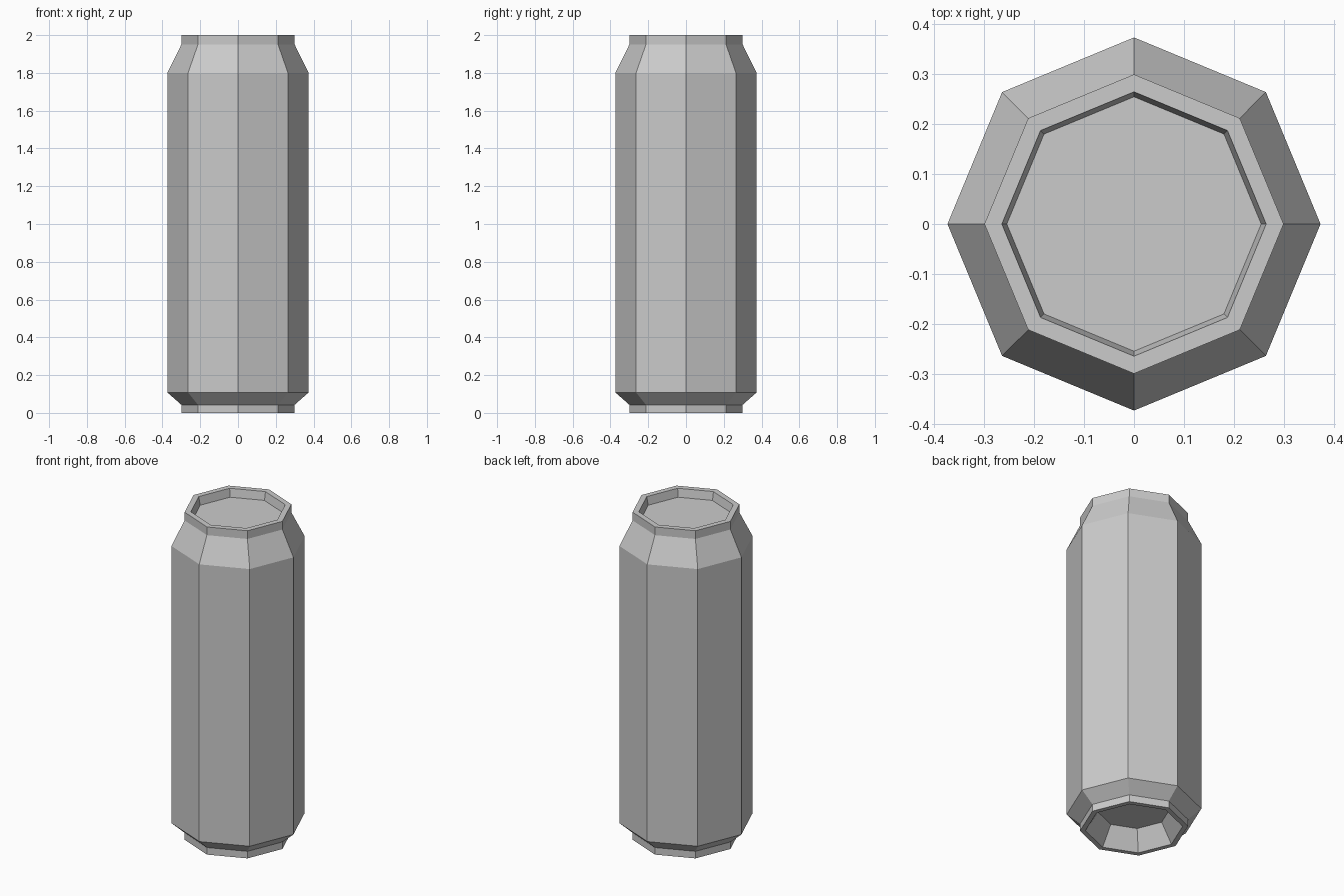
import bpy, bmesh
from math import cos, sin, pi

if "Cube" in bpy.data.objects:
    bpy.data.objects.remove(bpy.data.objects["Cube"])

SIDES = 8


def lathe(name, profile):
    """Revolve (radius, z) points into a flat-shaded shell capped at both ends."""
    bm = bmesh.new()
    rings = [[bm.verts.new((r * cos(2 * pi * i / SIDES), r * sin(2 * pi * i / SIDES), z))
              for i in range(SIDES)] for r, z in profile]
    for low, high in zip(rings, rings[1:]):
        for i in range(SIDES):
            j = (i + 1) % SIDES
            bm.faces.new((low[i], low[j], high[j], high[i]))
    bm.faces.new(rings[0][::-1])
    bm.faces.new(rings[-1])
    bmesh.ops.recalc_face_normals(bm, faces=bm.faces)
    mesh = bpy.data.meshes.new(name)
    bm.to_mesh(mesh)
    bm.free()
    obj = bpy.data.objects.new(name, mesh)
    bpy.context.collection.objects.link(obj)
    return obj


# Drinks can: domed recess, foot, body, shoulder, rim and sunken lid
lathe("drinks_can", [
    (0.20, 0.115), (0.27, 0.0),                    # hollow underside
    (0.30, 0.0), (0.30, 0.043), (0.374, 0.108),    # foot and lower bevel
    (0.374, 1.80), (0.30, 1.95), (0.30, 2.0),      # body, shoulder, neck
    (0.265, 2.0), (0.255, 1.95),                   # rim and sunken lid
])
